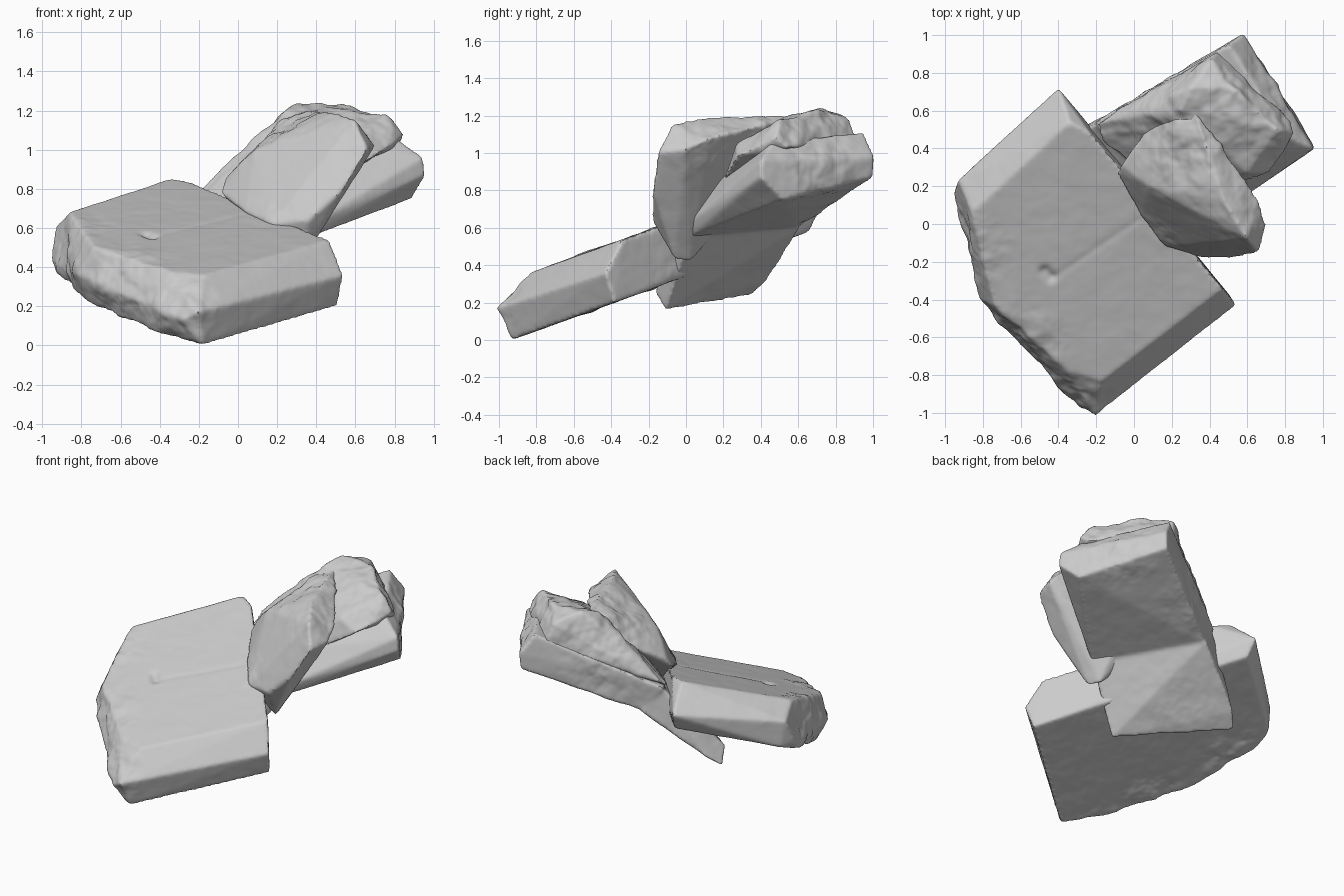
import bpy, bmesh
from math import exp
from mathutils import Vector, noise


def rock(name, hulls, rough=(), carve=(), base=0.002, voxel=0.012):
    """Fuse convex chunks, soften the edges, then roughen chosen zones.
    rough: (centre, radius, strength) zones; carve: (a, b, width, depth) scratches."""
    bm = bmesh.new()
    for pts in hulls:
        vs = [bm.verts.new(p) for p in pts]
        res = bmesh.ops.convex_hull(bm, input=vs)
        junk = {g for g in res["geom_interior"] + res["geom_unused"]
                if isinstance(g, bmesh.types.BMVert)}
        bmesh.ops.delete(bm, geom=list(junk), context='VERTS')
    bmesh.ops.recalc_face_normals(bm, faces=bm.faces)
    me = bpy.data.meshes.new(name)
    bm.to_mesh(me)
    bm.free()
    ob = bpy.data.objects.new(name, me)
    bpy.context.collection.objects.link(ob)
    bpy.ops.object.select_all(action='DESELECT')
    ob.select_set(True)
    bpy.context.view_layer.objects.active = ob

    m = ob.modifiers.new("remesh", 'REMESH')
    m.mode = 'VOXEL'
    m.voxel_size = voxel
    bpy.ops.object.modifier_apply(modifier=m.name)
    m = ob.modifiers.new("soften", 'SMOOTH')
    m.factor = 0.5
    m.iterations = 5
    bpy.ops.object.modifier_apply(modifier=m.name)

    me = ob.data
    moves = []
    for v in me.vertices:
        p, n = v.co.copy(), v.normal.copy()
        amp = base
        for c, r, s in rough:
            amp += s * max(0.0, 1 - (p - Vector(c)).length / r)
        d = amp * (noise.noise(p * 7) + 0.5 * noise.noise(p * 15) + 0.2 * noise.noise(p * 30))
        for a, b, w, depth in carve:
            a, b = Vector(a), Vector(b)
            ab = b - a
            t = min(1, max(0, (p - a).dot(ab) / max(ab.length_squared, 1e-9)))
            d -= depth * exp(-((p - a - ab * t).length / w) ** 2)
        moves.append(p + n * d)
    for v, co in zip(me.vertices, moves):
        v.co = co
    bpy.ops.object.shade_smooth_by_angle(angle=0.7)
    return ob


# Large fallen slab, tilted up toward the back
def slab_top(x, y):
    return (x, y, 0.66 + 0.36 * y)


def slab_low(x, y):
    return (x, y, 0.34 + 0.365 * y)


slab = [slab_top(*p) for p in ((-0.17, -0.83), (0.47, -0.34), (-0.23, 0.48), (-0.34, 0.54),
                               (-0.86, 0.06), (-0.74, -0.43), (-0.36, -0.77))]
slab += [slab_low(*p) for p in ((-0.18, -0.93), (0.51, -0.38), (-0.38, 0.66), (-0.9, 0.25),
                                (-0.93, 0.08), (-0.76, -0.34), (-0.42, -0.75))]
slab += [(-0.2, -1.01, 0.17), (0.54, -0.43, 0.36), (-0.4, 0.72, 0.7), (-0.93, 0.23, 0.61),
         (-0.96, 0.16, 0.44), (-0.82, -0.4, 0.36), (-0.29, -0.97, 0.13)]
rock("fallen_slab", [slab],
     rough=[((-0.88, -0.1, 0.45), 0.32, 0.025), ((-0.62, -0.6, 0.28), 0.35, 0.025),
            ((-0.33, -0.9, 0.2), 0.25, 0.025), ((0.2, 0.05, 0.45), 0.3, 0.01)],
     carve=[(slab_top(-0.42, -0.28), slab_top(0.02, 0.02), 0.02, 0.003),
            (slab_top(-0.47, -0.25), slab_top(-0.44, -0.28), 0.03, 0.02)])

# Long beam sloping up to the back right, with its broken foot under the slab
beam = [(0.36, 0.02, 0.55), (-0.08, 0.6, 0.6), (0.89, 0.52, 0.75), (0.57, 1.0, 0.87),
        (0.96, 0.4, 0.87), (0.95, 0.4, 0.96), (0.37, 0.0, 0.62), (0.81, 0.46, 1.06),
        (0.32, 0.12, 0.82), (0.5, 0.95, 1.11), (0.58, 1.01, 0.98), (-0.21, 0.54, 0.77),
        (-0.16, 0.45, 0.76)]
foot = [(0.09, -0.11, 0.16), (0.04, -0.17, 0.26), (-0.53, 0.35, 0.24), (-0.46, 0.43, 0.31),
        (0.36, 0.02, 0.55), (0.36, 0.0, 0.61), (-0.08, 0.61, 0.6), (-0.2, 0.53, 0.76),
        (-0.5, 0.28, 0.35), (0.3, 0.12, 0.76)]
rock("leaning_beam", [beam, foot],
     rough=[((0.78, 0.72, 0.95), 0.35, 0.016), ((0.1, 0.78, 0.85), 0.35, 0.014),
            ((-0.2, 0.25, 0.3), 0.4, 0.006)])

# Broken chunk lying over the beam, with rubble packed behind the upright slab
chunk = [(-0.18, 0.45, 0.74), (-0.2, 0.53, 0.79), (0.03, 0.57, 1.01), (0.25, 0.6, 1.21),
         (0.3, 0.72, 1.24), (0.41, 0.88, 1.18), (0.52, 0.72, 1.23), (0.76, 0.5, 1.18),
         (0.86, 0.48, 1.08), (0.83, 0.55, 1.03), (0.72, 0.27, 0.98), (0.6, 0.27, 1.05),
         (0.45, 0.92, 1.05), (0.1, 0.7, 0.9), (0.2, 0.2, 0.75), (0.5, 0.2, 0.85)]
fill = [(-0.16, 0.42, 0.74), (-0.18, 0.48, 0.78), (0.06, 0.5, 0.98), (0.26, 0.62, 1.18),
        (0.36, 0.6, 1.17), (0.45, 0.3, 1.05), (0.0, 0.3, 0.75), (0.4, 0.25, 0.8),
        (0.3, 0.6, 0.8)]
rock("top_chunk", [chunk, fill],
     rough=[((0.5, 0.7, 1.2), 0.45, 0.02), ((0.1, 0.6, 0.95), 0.4, 0.018),
            ((0.8, 0.45, 1.05), 0.3, 0.018)])

# Upright leaning slab in front
upright = [(-0.09, 0.27, 0.78), (-0.07, 0.31, 0.85), (0.04, 0.04, 0.68), (0.17, -0.12, 0.62),
           (0.36, -0.18, 0.64), (0.33, -0.06, 0.43), (0.3, 0.02, 0.42), (0.3, 0.08, 0.52),
           (0.54, -0.18, 0.8), (0.66, -0.15, 1.0), (0.7, 0.0, 1.02), (0.66, 0.13, 1.08),
           (0.6, -0.08, 1.15), (0.48, 0.12, 1.19), (0.3, 0.66, 1.21), (0.38, 0.5, 1.18),
           (0.08, 0.2, 1.0), (0.08, 0.52, 0.98), (0.2, 0.12, 0.6)]
rock("upright_slab", [upright],
     rough=[((0.25, 0.45, 1.15), 0.42, 0.025), ((0.6, 0.08, 1.12), 0.3, 0.012),
            ((0.15, -0.05, 0.65), 0.2, 0.012)])
